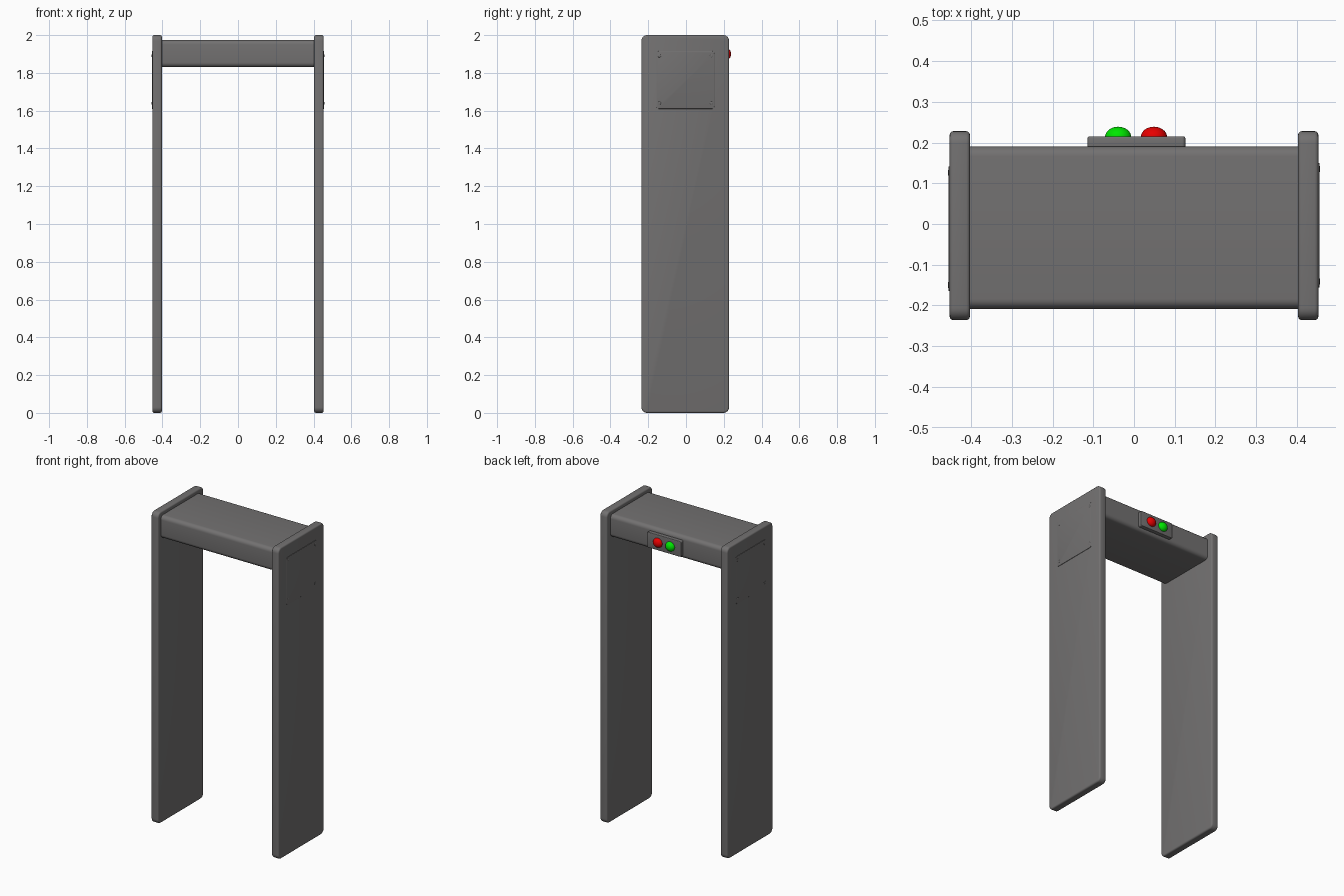
import bpy, bmesh, math

if "Cube" in bpy.data.objects:
    bpy.data.objects.remove(bpy.data.objects["Cube"])


def material(name, colour):
    m = bpy.data.materials.new(name)
    m.diffuse_color = (*colour, 1)
    m.use_nodes = True
    m.node_tree.nodes["Principled BSDF"].inputs["Base Color"].default_value = m.diffuse_color
    return m


GREY = material("grey_plastic", (0.17, 0.165, 0.165))
RED = material("red_light", (0.8, 0.0, 0.0))
GREEN = material("green_light", (0.0, 0.8, 0.0))


def finish(bm, name, mat, smooth=35):
    bmesh.ops.recalc_face_normals(bm, faces=bm.faces)
    me = bpy.data.meshes.new(name)
    bm.to_mesh(me)
    bm.free()
    me.materials.append(mat)
    ob = bpy.data.objects.new(name, me)
    bpy.context.collection.objects.link(ob)
    bpy.context.view_layer.objects.active = ob
    ob.select_set(True)
    bpy.ops.object.shade_smooth_by_angle(angle=math.radians(smooth))
    ob.select_set(False)
    return ob


def slab(name, lo, hi, axis, corner, edge, mat=GREY):
    """Box with corners rounded around one axis, then softened rims."""
    bm = bmesh.new()
    bmesh.ops.create_cube(bm, size=1)
    for v in bm.verts:
        for i in range(3):
            v.co[i] = hi[i] if v.co[i] > 0 else lo[i]
    along = [e for e in bm.edges
             if abs((e.verts[0].co - e.verts[1].co)[axis]) > 1e-5]
    bmesh.ops.bevel(bm, geom=along, offset=corner, segments=6,
                    profile=0.5, affect='EDGES')
    if edge:
        bm.normal_update()
        rim = [e for e in bm.edges if any(abs(f.normal[axis]) > 0.9 for f in e.link_faces)
               and abs(e.verts[0].co[axis] - e.verts[1].co[axis]) < 1e-5]
        bmesh.ops.bevel(bm, geom=rim, offset=edge, segments=3,
                        profile=0.5, affect='EDGES')
    return finish(bm, name, mat)


def dome(name, centre, radii, mat):
    bm = bmesh.new()
    bmesh.ops.create_uvsphere(bm, u_segments=32, v_segments=16, radius=1)
    for v in bm.verts:
        v.co = [c + r * k for c, r, k in zip(centre, radii, v.co)]
    return finish(bm, name, mat, 60)


for side, s, yc in (("left", -1, -0.012), ("right", 1, -0.003)):
    # Upright side panel
    x0, x1 = sorted((s * 0.403, s * 0.453))
    slab(side + "_panel", (x0, -0.236, 0), (x1, 0.228, 2), 0, 0.03, 0.009)
    # Access cover on the outer face with corner screws
    x0, x1 = sorted((s * 0.45, s * 0.4555))
    slab(side + "_access_cover", (x0, yc - 0.153, 1.61), (x1, yc + 0.153, 1.915),
         0, 0.012, 0.001)
    for y in (-0.138, 0.138):
        for z in (1.64, 1.89):
            dome(side + "_cover_screw", (s * 0.4555, yc + y, z),
                 (0.002, 0.008, 0.008), GREY)

# Header beam with rounded long edges
slab("header_beam", (-0.41, -0.209, 1.83), (0.41, 0.191, 1.975), 0, 0.025, 0)

# Indicator plate and lights on the back
slab("indicator_plate", (-0.114, 0.185, 1.85), (0.126, 0.215, 1.95), 1, 0.008, 0.004)
dome("green_lamp", (-0.039, 0.214, 1.9), (0.032, 0.025, 0.03), GREEN)
dome("red_lamp", (0.049, 0.214, 1.9), (0.032, 0.025, 0.03), RED)
